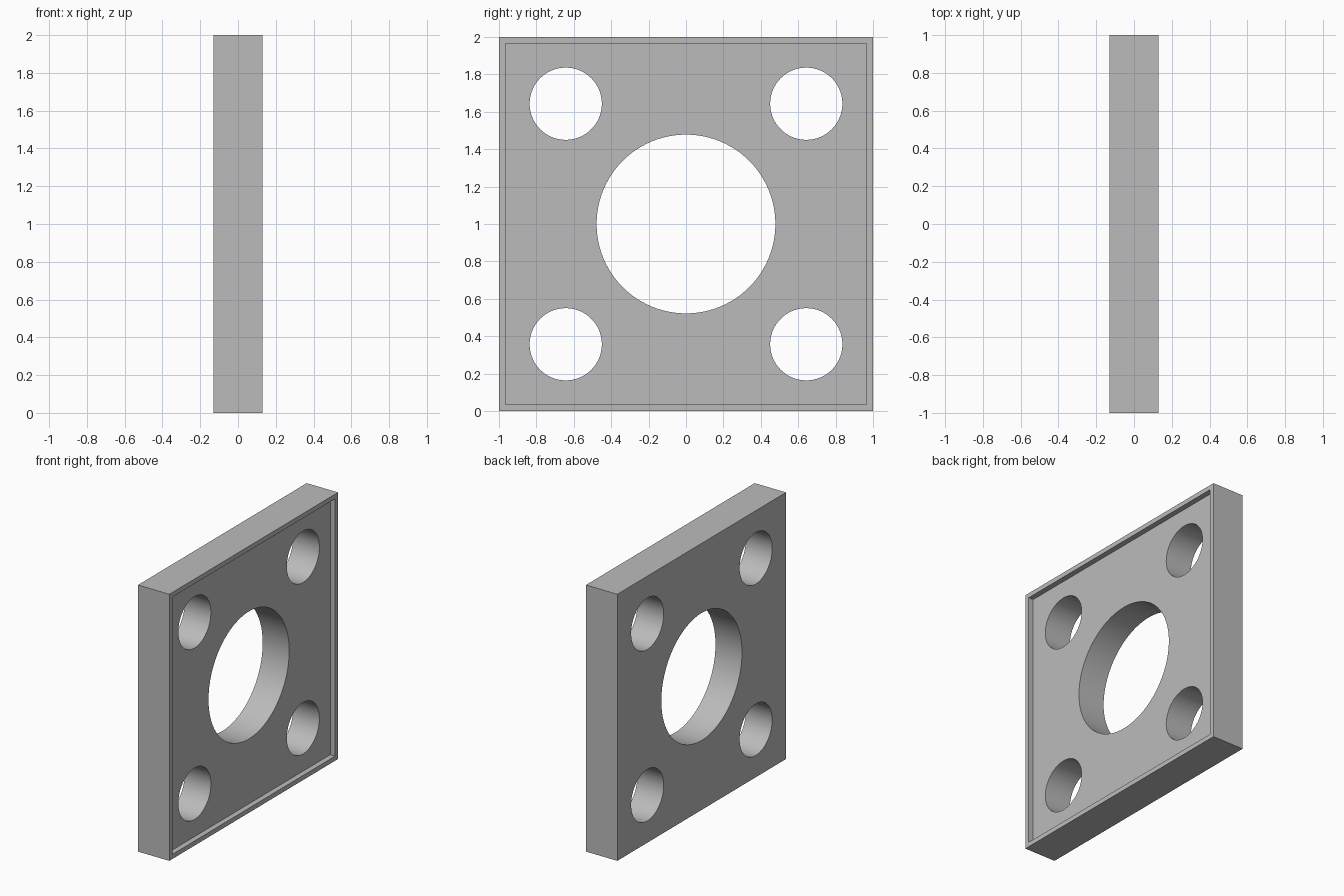
import bpy
import math

# Remove the default cube
default = bpy.data.objects.get("Cube")
if default:
    bpy.data.objects.remove(default, do_unlink=True)

THICK = 0.26      # plate thickness along x
RIM = 0.035       # width of the raised rim
RECESS = 0.04     # depth of the recess on the +x face
BIG_R = 0.478
BOLT_R = 0.193
BOLT_AT = 0.643

# Material
grey = bpy.data.materials.new("plain_grey")
grey.use_nodes = True
colour = (0.5, 0.5, 0.5, 1.0)
grey.diffuse_color = colour
grey.node_tree.nodes["Principled BSDF"].inputs["Base Color"].default_value = colour


def box(name, size, location):
    bpy.ops.mesh.primitive_cube_add(size=1, location=location)
    obj = bpy.context.object
    obj.name = name
    obj.scale = size
    bpy.ops.object.transform_apply(location=True, rotation=True, scale=True)
    obj.data.materials.append(grey)
    return obj


def hole(name, radius, y, z):
    bpy.ops.mesh.primitive_cylinder_add(
        vertices=96, radius=radius, depth=1, location=(0, y, z),
        rotation=(0, math.pi / 2, 0))
    obj = bpy.context.object
    obj.name = name
    obj.data.materials.append(grey)
    return obj


def cut(target, cutter):
    cutter.hide_render = True
    mod = target.modifiers.new(cutter.name, 'BOOLEAN')
    mod.operation = 'DIFFERENCE'
    mod.solver = 'EXACT'
    mod.object = cutter
    bpy.context.view_layer.objects.active = target
    bpy.ops.object.modifier_apply(modifier=mod.name)
    bpy.data.objects.remove(cutter, do_unlink=True)


# Square plate
plate = box("flange_plate", (THICK, 2, 2), (0, 0, 1))

# Shallow recess inside the rim, open towards +x
inner = 2 - 2 * RIM
cut(plate, box("recess_cutter", (2 * RECESS, inner, inner), (THICK / 2, 0, 1)))

# Central bore and four corner bolt holes
cut(plate, hole("bore_cutter", BIG_R, 0, 1))
for sy in (-1, 1):
    for sz in (-1, 1):
        cut(plate, hole("bolt_cutter", BOLT_R, sy * BOLT_AT, 1 + sz * BOLT_AT))

# Smooth hole walls, sharp edges elsewhere
bpy.ops.object.select_all(action='DESELECT')
plate.select_set(True)
bpy.context.view_layer.objects.active = plate
bpy.ops.object.shade_smooth_by_angle(angle=math.radians(30))
